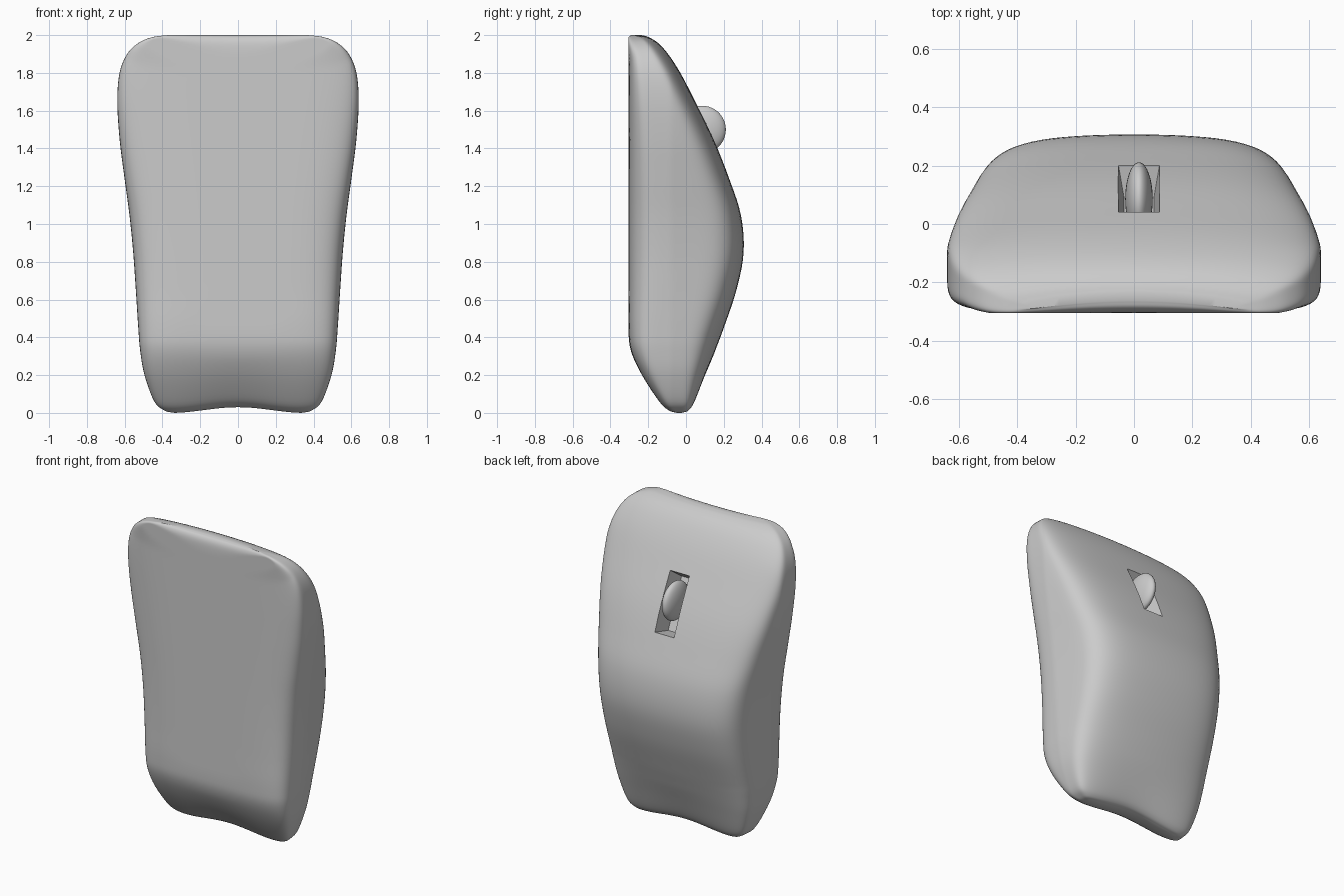
import bpy
import bmesh
from math import cos, pi
from mathutils import Vector, Matrix

if "Cube" in bpy.data.objects:
    bpy.data.objects.remove(bpy.data.objects["Cube"])

# One plain grey plastic for every part
grey = bpy.data.materials.new("grey_plastic")
grey.use_nodes = True
color = (0.6, 0.6, 0.6, 1)
grey.diffuse_color = color
grey.node_tree.nodes["Principled BSDF"].inputs["Base Color"].default_value = color


def make_object(name, bm):
    bmesh.ops.recalc_face_normals(bm, faces=bm.faces)
    mesh = bpy.data.meshes.new(name)
    bm.to_mesh(mesh)
    bm.free()
    mesh.materials.append(grey)
    obj = bpy.data.objects.new(name, mesh)
    bpy.context.collection.objects.link(obj)
    return obj


def select_only(obj):
    bpy.ops.object.select_all(action="DESELECT")
    obj.select_set(True)
    bpy.context.view_layer.objects.active = obj


def smooth(obj):
    select_only(obj)
    bpy.ops.object.shade_smooth_by_angle(angle=pi / 6)


# Body stations: height, half width, flat front y, humped back y
STATIONS = [Vector(s) for s in (
    (0, .34, -.055, -.015), (.012, .39, -.095, .018), (.06, .443, -.145, .05),
    (.2, .495, -.235, .105), (.33, .518, -.292, .155), (.45, .528, -.305, .2),
    (.65, .541, -.305, .267), (.85, .555, -.305, .305), (1.05, .575, -.305, .29),
    (1.25, .602, -.305, .225), (1.45, .627, -.305, .146), (1.65, .639, -.305, .048),
    (1.8, .627, -.305, -.03), (1.9, .587, -.305, -.095), (1.96, .525, -.3, -.15),
    (1.99, .45, -.285, -.2), (2, .37, -.262, -.235))]


def spline(points, steps):
    """Smooth curve through all the stations."""
    ends = [2 * points[0] - points[1]] + points + [2 * points[-1] - points[-2]]
    for a, b, c, d in zip(ends, ends[1:], ends[2:], ends[3:]):
        for i in range(steps):
            t = i / steps
            yield b + (c - a) * t / 2 + (a - 2.5 * b + 2 * c - d / 2) * t**2 \
                + (1.5 * (b - c) + (d - a) / 2) * t**3
    yield points[-1]


def rounded_square(steps, power):
    """Evenly spaced points round a square with softened corners."""
    edge = [Vector((2 * i / steps - 1, -1)) for i in range(steps)]
    for turn in range(4):
        for p in edge:
            q = p.copy()
            for _ in range(turn):
                q = Vector((-q.y, q.x))
            yield q / (abs(q.x) ** power + abs(q.y) ** power) ** (1 / power)


# Body: loft of rounded sections, narrowing and crowned towards the back
SECTION = list(rounded_square(28, 5.3))
bm = bmesh.new()
rings = []
for z, width, front, back in spline(STATIONS, 5):
    top = max(0, (z - 1.8) / 0.2)
    ring = []
    for side, depth in SECTION:
        y = (front + back) / 2 + depth * (back - front) / 2
        crown = max((depth + 1) / 2, top**2) * min(1, z / 0.4)
        y = max(-0.305, y - 0.034 * side**2 * crown)
        x = width * side * (1 - 0.27 * max(0, y + 0.08))
        dip = 0.03 * max(0, 1 - z / 0.3) * cos(min(abs(x) / 0.36, 1) * pi / 2) ** 2
        ring.append(bm.verts.new((x, y, z + dip)))
    rings.append(ring)
for low, high in zip(rings, rings[1:]):
    for i in range(len(SECTION)):
        bm.faces.new((low[i - 1], low[i], high[i], high[i - 1]))

# Close both ends with strips across the narrow section
for ring in (rings[0], rings[-1]):
    n = len(ring) // 4
    front_row, back_row = ring[:n + 1], ring[3 * n:1 * n:-1][:n + 1]
    for i in range(n):
        bm.faces.new((front_row[i], front_row[i + 1], back_row[i + 1], back_row[i]))
    bm.faces.new(ring[n:2 * n + 1])
    bm.faces.new(ring[3 * n:] + ring[:1])
body = make_object("body", bm)

# Wheel slot: a tapered pocket lying along the sloped back
WHEEL_X = 0.017
bm = bmesh.new()
bmesh.ops.create_cube(bm, size=1)
for v in bm.verts:
    flare = 1 if v.co.y > 0 else 0.6
    v.co = (v.co.x * 0.17 * flare, v.co.y * 0.2, v.co.z * 0.42 * (flare + 1) / 2)
bm.transform(Matrix.Translation((WHEEL_X, 0.11, 1.485)) @ Matrix.Rotation(0.43, 4, "X"))
cutter = make_object("slot_cutter", bm)
cutter.hide_render = True
cut = body.modifiers.new("slot", "BOOLEAN")
cut.operation = "DIFFERENCE"
cut.solver = "EXACT"
cut.object = cutter
select_only(body)
bpy.ops.object.modifier_apply(modifier=cut.name)
bpy.data.objects.remove(cutter)
smooth(body)

# Scroll wheel: flattened ball
bm = bmesh.new()
bmesh.ops.create_uvsphere(bm, u_segments=48, v_segments=24, radius=1)
bm.transform(Matrix.Translation((WHEEL_X, 0.085, 1.5)) @ Matrix.Diagonal((0.047, 0.126, 0.126, 1)))
smooth(make_object("scroll_wheel", bm))
